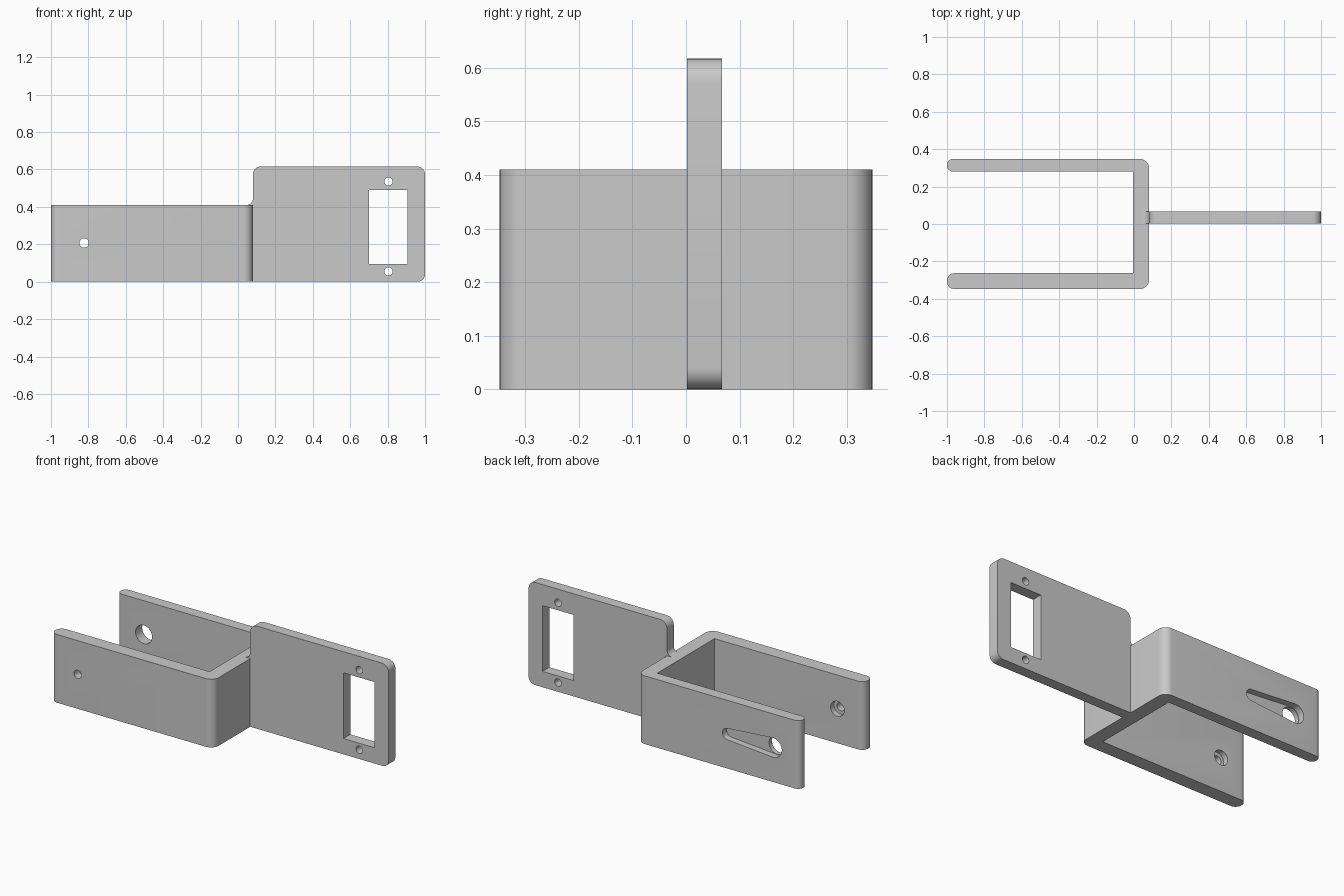
import bpy, bmesh, math
from mathutils import Vector

cube = bpy.data.objects.get("Cube")
if cube:
    bpy.data.objects.remove(cube)

grey = bpy.data.materials.new("plain grey")
grey.use_nodes = True
colour = (0.59, 0.59, 0.59, 1)
grey.diffuse_color = colour
grey.node_tree.nodes["Principled BSDF"].inputs["Base Color"].default_value = colour


def rounded(corners, steps=8):
    """Outline with each (x, y, radius) corner turned into an arc."""
    out = []
    for i, (x, y, r) in enumerate(corners):
        p = Vector((x, y))
        if not r:
            out.append(p)
            continue
        a = (Vector(corners[i - 1][:2]) - p).normalized()
        b = (Vector(corners[(i + 1) % len(corners)][:2]) - p).normalized()
        half = a.angle(b) / 2
        centre = p + (a + b).normalized() * r / math.sin(half)
        # Directions from the arc centre to the tangent points
        start = (p + a * r / math.tan(half) - centre) / r
        end = (p + b * r / math.tan(half) - centre) / r
        turn = math.pi - 2 * half
        for k in range(steps + 1):
            t = k / steps
            out.append(centre + (start * math.sin((1 - t) * turn) + end * math.sin(t * turn))
                       * r / math.sin(turn))
    return out


def prism(name, outline, low, high, upright=False):
    """Extrude an outline along z, or along y when upright."""
    def place(p, d):
        return (p.x, d, p.y) if upright else (p.x, p.y, d)
    bm = bmesh.new()
    rings = [[bm.verts.new(place(p, d)) for p in outline] for d in (low, high)]
    for ring in rings:
        bm.faces.new(ring)
    n = len(outline)
    for i in range(n):
        j = (i + 1) % n
        bm.faces.new((rings[0][i], rings[0][j], rings[1][j], rings[1][i]))
    bmesh.ops.recalc_face_normals(bm, faces=bm.faces)
    mesh = bpy.data.meshes.new(name)
    bm.to_mesh(mesh)
    bm.free()
    mesh.materials.append(grey)
    obj = bpy.data.objects.new(name, mesh)
    bpy.context.collection.objects.link(obj)
    return obj


def arc(x, z, r, start=0, sweep=math.tau, steps=32):
    return [Vector((x + r * math.cos(start + sweep * k / steps),
                    z + r * math.sin(start + sweep * k / steps))) for k in range(steps)]


def combine(target, tool, operation):
    mod = target.modifiers.new(operation.lower(), "BOOLEAN")
    mod.operation, mod.solver, mod.object = operation, "EXACT", tool
    bpy.context.view_layer.objects.active = target
    bpy.ops.object.modifier_apply(modifier=mod.name)
    bpy.data.objects.remove(tool)


# U-shaped fork: two arms joined by a crossbar
fork = rounded([(-1, -.348, .04), (.08, -.348, .05), (.08, .348, .05), (-1, .348, .033),
                (-1, .28, .033), (-.005, .28, 0), (-.005, -.263, 0), (-1, -.263, .04)])
bracket = prism("mounting_bracket", fork, 0, .41)

# Upright plate with a small fillet where it meets the crossbar
plate = rounded([(.04, 0, 0), (1, 0, .04), (1, .617, .045), (.08, .617, .045),
                 (.08, .41, .035), (.04, .41, 0)])
combine(bracket, prism("upright_plate", plate, .002, .067, True), "UNION")

# Window and screw holes in the plate
window = rounded([(.7, .095, 0), (.907, .095, 0), (.907, .49, 0), (.7, .49, 0)])
combine(bracket, prism("window_cutter", window, -.1, .2, True), "DIFFERENCE")
for z in (.055, .535):
    combine(bracket, prism("screw_cutter", arc(.805, z, .022), -.1, .2, True), "DIFFERENCE")

# Pivot hole and counterbore in the front arm, wide hole in the back arm
pivot_x, pivot_z = -.823, .207
for radius, low, high in ((.025, -.5, 0), (.045, -.295, 0), (.055, 0, .5)):
    combine(bracket, prism("pivot_cutter", arc(pivot_x, pivot_z, radius), low, high, True),
            "DIFFERENCE")

# Tapered recess on the outside of the back arm
slot_x, big, small = -.52, .058, .034
lean = math.acos((big - small) / (slot_x - pivot_x))
taper = (arc(pivot_x, pivot_z, big, lean, math.tau - 2 * lean)
         + arc(slot_x, pivot_z, small, -lean, 2 * lean))
combine(bracket, prism("recess_cutter", taper, .308, .5, True), "DIFFERENCE")

bpy.ops.object.select_all(action="DESELECT")
bracket.select_set(True)
bpy.context.view_layer.objects.active = bracket
bpy.ops.object.shade_smooth_by_angle(angle=math.radians(30))
